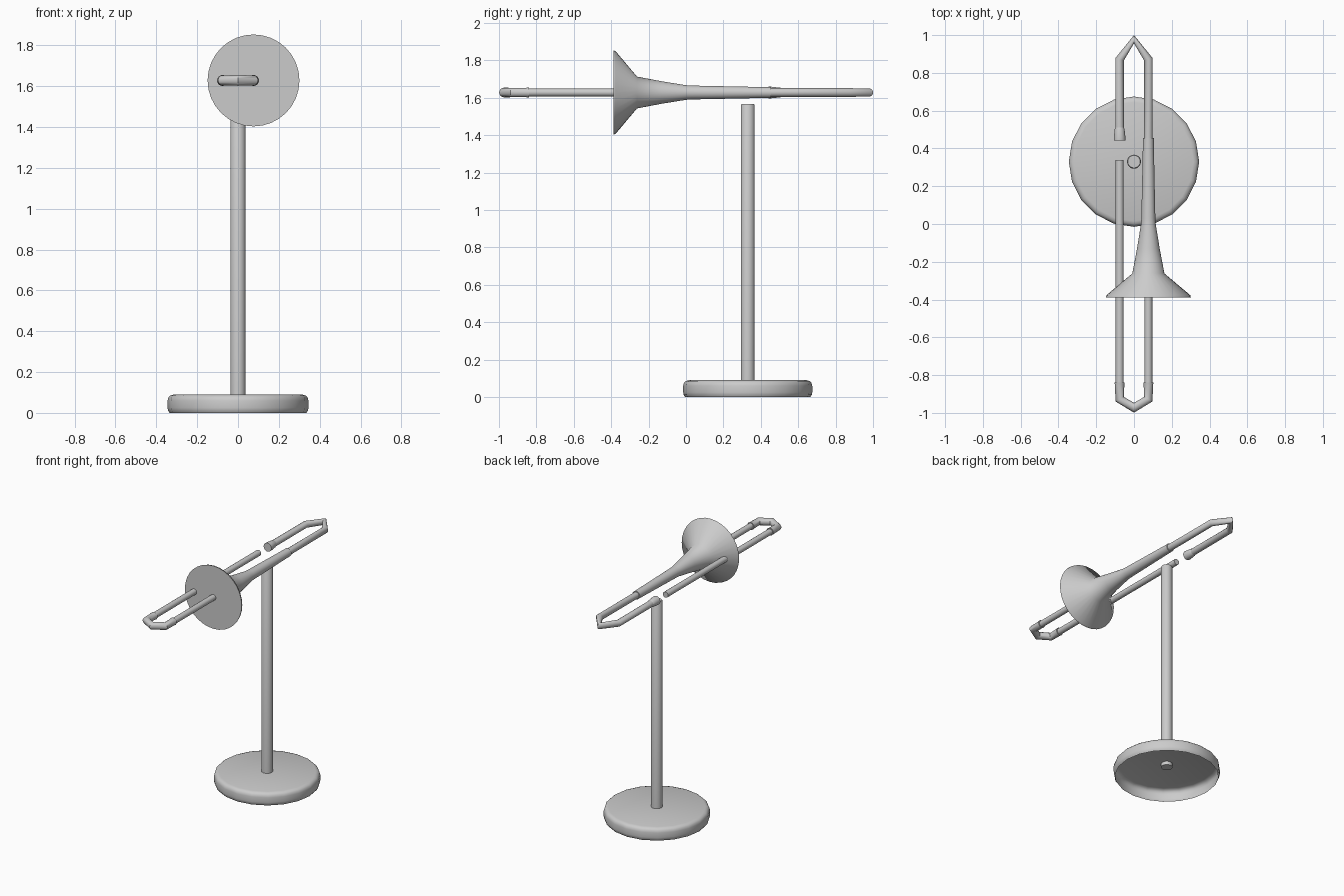
import bpy
import bmesh
import math
from mathutils import Vector

cube = bpy.data.objects.get("Cube")
if cube:
    bpy.data.objects.remove(cube, do_unlink=True)

grey = bpy.data.materials.new("plain grey")
grey.use_nodes = True
grey.diffuse_color = (0.6, 0.6, 0.6, 1)
grey.node_tree.nodes["Principled BSDF"].inputs["Base Color"].default_value = (0.6, 0.6, 0.6, 1)

HEIGHT = 1.628   # centre line of the instrument
SIDE = 0.076     # offset of each tube from the middle
STAND_Y = 0.33
UP = Vector((0, 0, 1))


def loft(name, rings, cap_start=True, cap_end=True):
    """Skin a list of equal vertex rings, with optional end caps."""
    bm = bmesh.new()
    loops = [[bm.verts.new(p) for p in ring] for ring in rings]
    n = len(loops[0])
    for a, b in zip(loops, loops[1:]):
        for i in range(n):
            j = (i + 1) % n
            bm.faces.new((a[i], a[j], b[j], b[i]))
    if cap_start:
        bm.faces.new(loops[0][::-1])
    if cap_end:
        bm.faces.new(loops[-1])
    bmesh.ops.recalc_face_normals(bm, faces=bm.faces)
    mesh = bpy.data.meshes.new(name)
    bm.to_mesh(mesh)
    bm.free()
    mesh.materials.append(grey)
    obj = bpy.data.objects.new(name, mesh)
    bpy.context.collection.objects.link(obj)
    bpy.ops.object.select_all(action='DESELECT')
    obj.select_set(True)
    bpy.context.view_layer.objects.active = obj
    bpy.ops.object.shade_smooth_by_angle(angle=math.radians(40))
    return obj


def circle(centre, u, v, r, n):
    steps = [2 * math.pi * i / n for i in range(n)]
    return [centre + r * (math.cos(a) * u + math.sin(a) * v) for a in steps]


def upright(name, profile, sides, **caps):
    """Turned part on the stand axis, profile of (radius, z)."""
    rings = [circle(Vector((0, STAND_Y, z)), Vector((1, 0, 0)), Vector((0, 1, 0)), r, sides)
             for r, z in profile]
    return loft(name, rings, **caps)


def pipe(name, path, sides=16):
    """Level pipe through points of (x, y, radius)."""
    pts = [Vector((x, y, HEIGHT)) for x, y, r in path]
    rings = []
    for i, p in enumerate(pts):
        d = Vector((0, 0, 0))
        if i > 0:
            d += (p - pts[i - 1]).normalized()
        if i < len(pts) - 1:
            d += (pts[i + 1] - p).normalized()
        rings.append(circle(p, d.normalized().cross(UP), UP, path[i][2], sides))
    return loft(name, rings)


# Stand: hollow rounded foot, open underneath, and its post
upright("stand_base", [(0.335, 0), (0.343, 0.012), (0.345, 0.025), (0.345, 0.06),
                       (0.341, 0.075), (0.331, 0.085), (0.315, 0.09)],
        20, cap_start=False)
upright("stand_post", [(0.037, 0.065), (0.037, 1.56), (0.033, 1.567)], 20)

# Flared bell with closed mouth
bell = [(-0.388, 0.225), (-0.377, 0.222), (-0.262, 0.085), (-0.13, 0.06),
        (0.0, 0.039), (0.03, 0.037), (0.42, 0.029), (0.455, 0.029)]
pipe("bell", [(SIDE, y, r) for y, r in bell], 32)

# Straight slide tubes
pipe("slide_tube_right", [(-SIDE, -0.9, 0.021), (-SIDE, 0.34, 0.021)])
pipe("slide_tube_left", [(SIDE, -0.9, 0.021), (SIDE, 0.3, 0.021)])

# Angled bow at the front end of the slide
pipe("slide_bow", [(-SIDE, -0.84, 0.027), (-SIDE, -0.855, 0.025), (-SIDE, -0.927, 0.025),
                   (0, -0.973, 0.026),
                   (SIDE, -0.927, 0.025), (SIDE, -0.855, 0.025), (SIDE, -0.84, 0.027)])

# Angled tuning bow at the back
pipe("tuning_bow", [(SIDE, 0.44, 0.023), (SIDE, 0.872, 0.023), (0, 0.978, 0.022),
                    (-SIDE, 0.872, 0.023), (-SIDE, 0.48, 0.023)])

# Flared mouthpiece on the free end
pipe("mouthpiece", [(-SIDE, 0.51, 0.023), (-SIDE, 0.503, 0.026),
                    (-SIDE, 0.455, 0.031), (-SIDE, 0.442, 0.031)])
